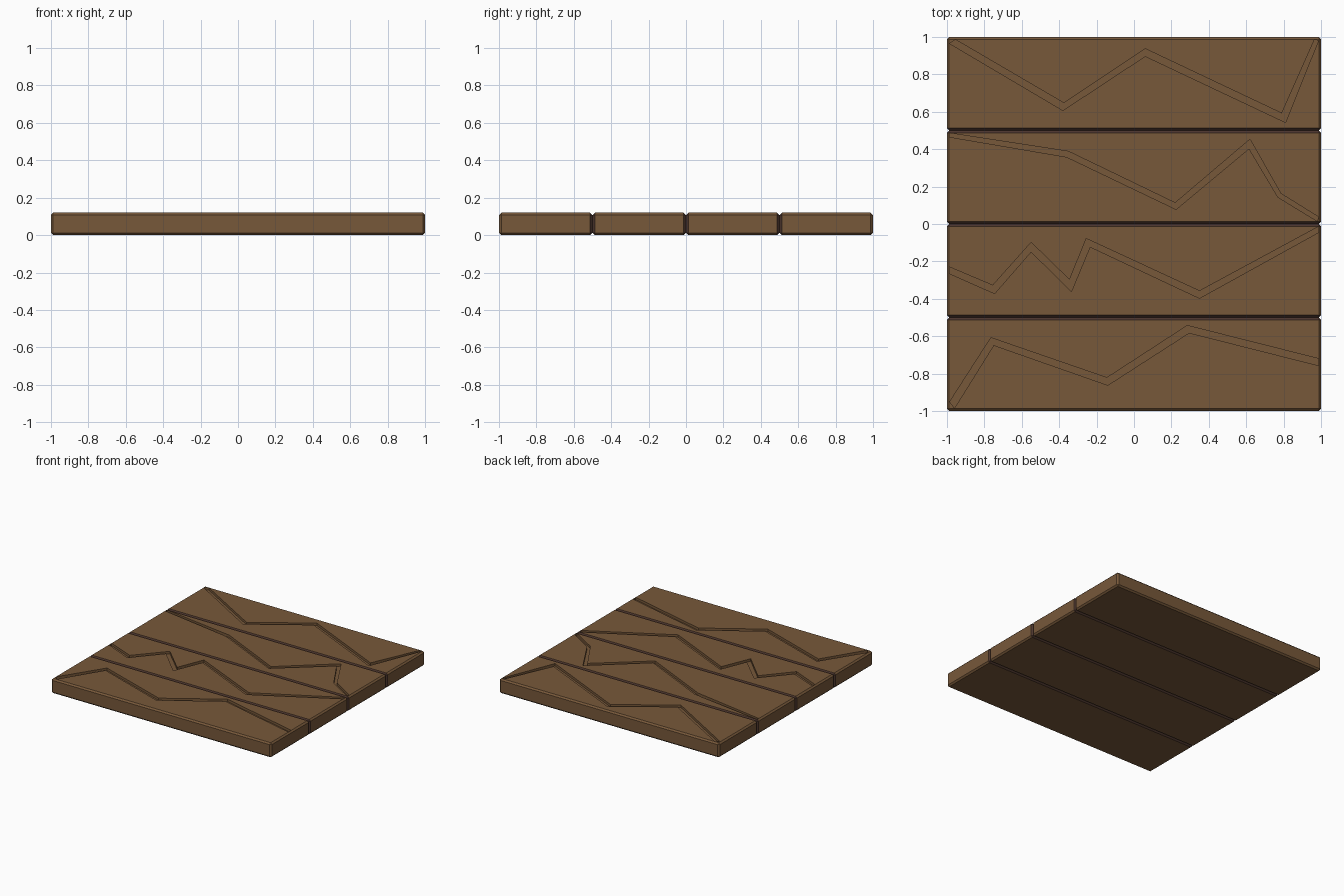
import bpy, bmesh

if "Cube" in bpy.data.objects:
    bpy.data.objects.remove(bpy.data.objects["Cube"])

H = 0.12        # plank thickness
BEVEL = 0.012   # chamfer width
DEPTH = 0.02    # crack depth


def material(name, rgb):
    m = bpy.data.materials.new(name)
    m.diffuse_color = (*rgb, 1.0)
    m.use_nodes = True
    m.node_tree.nodes["Principled BSDF"].inputs["Base Color"].default_value = m.diffuse_color
    return m


wood = material("brown wood", (0.186, 0.098, 0.042))
dark = material("dark joint", (0.072, 0.036, 0.027))


def new_object(name, bm):
    bmesh.ops.recalc_face_normals(bm, faces=bm.faces)
    me = bpy.data.meshes.new(name)
    bm.to_mesh(me)
    bm.free()
    me.materials.append(wood)
    ob = bpy.data.objects.new(name, me)
    bpy.context.scene.collection.objects.link(ob)
    return ob


def plank(name, y_mid):
    # chamfered board
    bm = bmesh.new()
    bmesh.ops.create_cube(bm, size=1)
    for v in bm.verts:
        v.co = (v.co.x * 2, v.co.y * 0.498 + y_mid, (v.co.z + 0.5) * H)
    bmesh.ops.bevel(bm, geom=bm.edges[:], offset=BEVEL, segments=1,
                    affect='EDGES', profile=0.5)
    return new_object(name, bm)


def crack_cutter(name, upper, lower):
    # zigzag strip, closed prism made of one block per segment
    bm = bmesh.new()
    rows = []
    for a, b in zip(upper, lower):
        rows.append([bm.verts.new((p[0], p[1], z)) for p, z in
                     ((a, H - DEPTH), (b, H - DEPTH), (b, H + 0.05), (a, H + 0.05))])
    for r, s in zip(rows, rows[1:]):
        for i in range(4):
            j = (i + 1) % 4
            bm.faces.new((r[i], r[j], s[j], s[i]))
    bm.faces.new(rows[0])
    bm.faces.new(rows[-1])
    return new_object(name, bm)


# upper and lower outline of the crack on each board, front to back
cracks = [
    ([(-.985, -.95), (-.765, -.608), (-.145, -.822), (.285, -.543), (.987, -.72)],
     [(-.96, -.985), (-.75, -.648), (-.14, -.862), (.295, -.582), (.987, -.757)]),
    ([(-.987, -.23), (-.755, -.328), (-.55, -.098), (-.345, -.298),
      (-.255, -.078), (.35, -.358), (.985, -.015)],
     [(-.987, -.265), (-.745, -.372), (-.55, -.148), (-.335, -.362),
      (-.235, -.122), (.35, -.397), (.987, -.045)]),
    ([(-.985, .486), (-.35, .388), (.22, .113), (.62, .453), (.785, .163), (.986, .038)],
     [(-.986, .465), (-.36, .358), (.225, .078), (.615, .403), (.77, .143), (.98, .015)]),
    ([(-.955, .986), (-.375, .647), (.06, .937), (.79, .592), (.965, .986)],
     [(-.986, .965), (-.38, .607), (.06, .897), (.81, .543), (.986, .98)]),
]

for i, (upper, lower) in enumerate(cracks):
    y_mid = -0.75 + 0.5 * i
    board = plank(f"floor_plank_{i + 1}", y_mid)
    cutter = crack_cutter(f"crack_cutter_{i + 1}", upper, lower)
    cutter.hide_render = True
    mod = board.modifiers.new("crack", 'BOOLEAN')
    mod.operation = 'DIFFERENCE'
    mod.solver = 'EXACT'
    mod.object = cutter
    # bake the cut and drop the cutter
    bpy.context.view_layer.update()
    dg = bpy.context.evaluated_depsgraph_get()
    cut = bpy.data.meshes.new_from_object(board.evaluated_get(dg))
    board.modifiers.clear()
    board.data = cut
    cut.materials.clear()
    cut.materials.append(wood)
    cut.materials.append(dark)
    # dark chamfers and sides where two boards meet
    for p in cut.polygons:
        y = p.center.y
        joint = abs(y - y_mid) > 0.238 and abs(p.normal.y) > 0.5 and abs(y) < 0.9
        joint = joint and all(abs(cut.vertices[v].co.y - y_mid) > 0.2365
                              for v in p.vertices) and p.center.z < H
        in_crack = any(abs(cut.vertices[v].co.z - (H - DEPTH)) < 1e-4 for v in p.vertices)
        p.material_index = 1 if joint and not in_crack else 0
    bpy.data.objects.remove(cutter)
